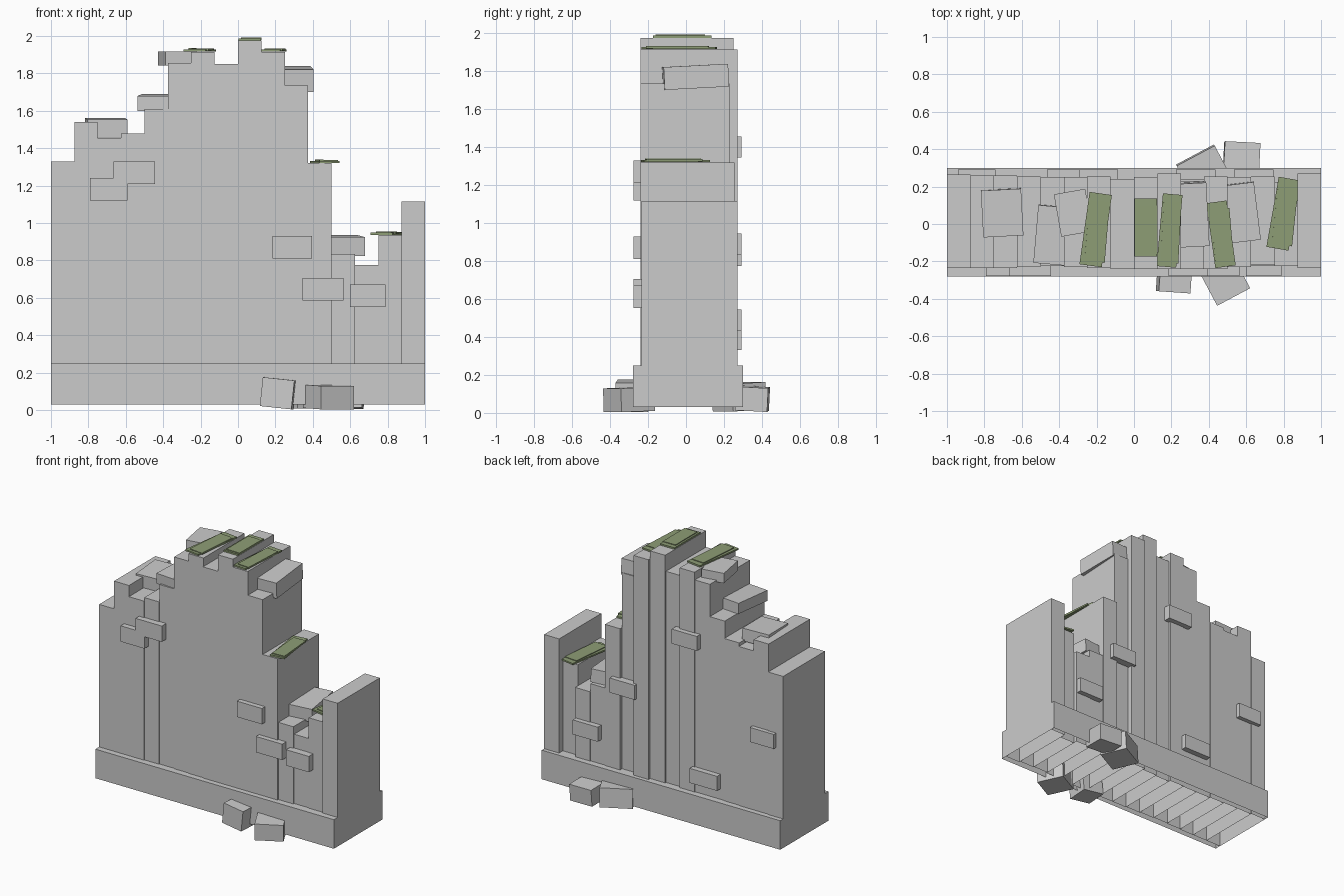
import bpy, bmesh
from math import radians
from mathutils import Matrix, Vector, Euler

moss_mat = bpy.data.materials.new("moss_green")
moss_mat.diffuse_color = (0.27, 0.34, 0.18, 1)


def block(name, center, size, rot=(0, 0, 0), mat=None, open_bottom=False):
    bm = bmesh.new()
    bmesh.ops.create_cube(bm, size=1)
    if open_bottom:
        low = [f for f in bm.faces if f.normal.z < -0.5]
        bmesh.ops.delete(bm, geom=low, context='FACES_ONLY')
    r = Euler([radians(a) for a in rot]).to_matrix().to_4x4()
    bm.transform(Matrix.Translation(Vector(center)) @ r @ Matrix.Diagonal((*size, 1)))
    me = bpy.data.meshes.new(name)
    bm.to_mesh(me)
    bm.free()
    ob = bpy.data.objects.new(name, me)
    bpy.context.collection.objects.link(ob)
    if mat:
        me.materials.append(mat)
    return ob


# footing course, open underneath
block("footing", (0, 0.01, 0.14), (2, 0.58, 0.22), open_bottom=True)

# broken wall: sixteen columns (top, front y, back y)
columns = [
    (1.33, -0.235, 0.265), (1.54, -0.235, 0.26), (1.455, -0.235, 0.26), (1.48, -0.23, 0.255),
    (1.61, -0.225, 0.25), (1.855, -0.23, 0.25), (1.915, -0.235, 0.255), (1.85, -0.24, 0.24),
    (1.975, -0.24, 0.25), (1.915, -0.24, 0.27), (1.735, -0.24, 0.23), (1.32, -0.24, 0.255),
    (0.835, -0.23, 0.25), (0.775, -0.22, 0.255), (0.935, -0.225, 0.225), (1.115, -0.235, 0.27),
]
for i, (top, y0, y1) in enumerate(columns):
    block("wall_column", (-0.9375 + i * 0.125, (y0 + y1) / 2, (top + 0.03) / 2),
          (0.125, y1 - y0, top - 0.03), open_bottom=True)

# proud face stones: (x, z, width), front then back
for x, z, w in [(-0.69, 1.18, 0.2), (-0.555, 1.27, 0.22), (0.29, 0.87, 0.21),
                (0.455, 0.645, 0.22), (0.693, 0.612, 0.19)]:
    block("front_stone", (x, -0.25, z), (w, 0.055, 0.12))
for x, z, w in [(-0.19, 1.40, 0.21), (0.33, 0.89, 0.21), (0.64, 0.49, 0.21),
                (-0.84, 0.83, 0.2), (-0.35, 0.385, 0.23)]:
    block("back_stone", (x, 0.265, z), (w, 0.055, 0.11))

# loose stones resting on the broken top
for c, s, r in [
    ((-0.705, 0.06, 1.51), (0.215, 0.25, 0.095), (2, 0, 3)),
    ((-0.43, -0.06, 1.645), (0.19, 0.31, 0.08), (2, 0, -5)),
    ((-0.325, 0.06, 1.88), (0.17, 0.23, 0.075), (0, 0, 10)),
    ((0.30, 0.05, 1.77), (0.19, 0.34, 0.12), (3, 0, 3)),
    ((0.56, 0.06, 0.88), (0.20, 0.31, 0.10), (2, 0, 7)),
]:
    block("top_stone", c, s, r)

# fallen rubble beside the footing
for c, s, r in [
    ((0.215, -0.28, 0.09), (0.17, 0.17, 0.155), (0, 6, -4)),
    ((0.485, -0.30, 0.07), (0.20, 0.20, 0.125), (2, 0, 28)),
    ((0.375, 0.28, 0.085), (0.23, 0.20, 0.145), (3, 0, 28)),
    ((0.575, 0.35, 0.075), (0.19, 0.17, 0.125), (-3, 2, -3)),
]:
    block("rubble", c, s, r)

# moss caps: two thin overlapping slabs each (x, y, z, width, length, turn)
for x, y, z, w, l, a in [(-0.205, -0.03, 1.923, 0.12, 0.39, -8), (0.063, -0.02, 1.981, 0.12, 0.31, 0),
                         (0.19, -0.035, 1.922, 0.105, 0.39, -5), (0.465, -0.055, 1.327, 0.11, 0.35, 8),
                         (0.80, 0.055, 0.943, 0.12, 0.38, -10)]:
    block("moss_cap", (x, y, z), (w, l, 0.012), (0, 0, a), moss_mat)
    block("moss_layer", (x + 0.008, y - 0.01, z + 0.005), (w * 0.9, l * 0.84, 0.012),
          (0, 1, a * 0.6), moss_mat)
